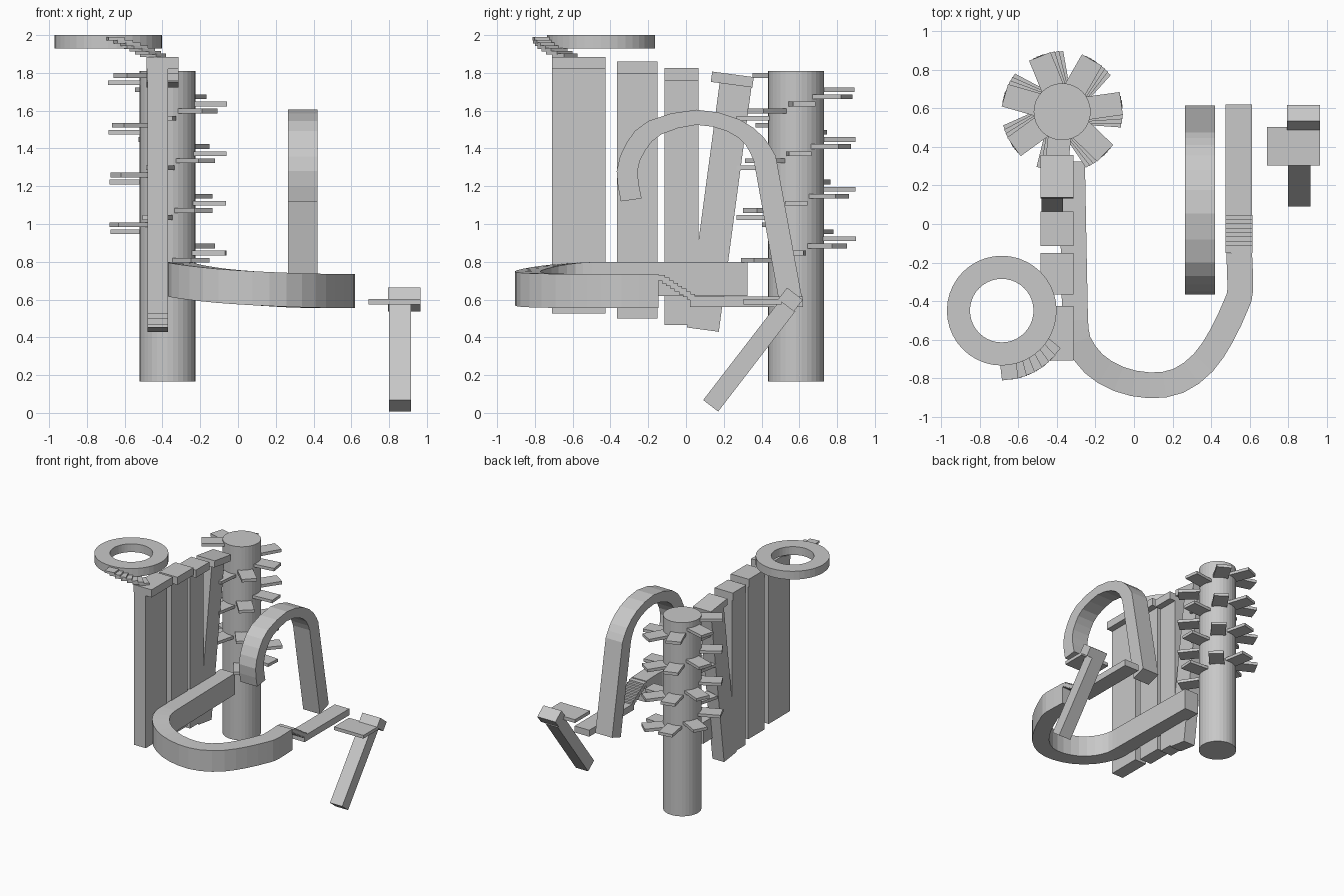
import bpy, bmesh, math
from math import cos, sin, radians
from mathutils import Matrix, Vector

if "Cube" in bpy.data.objects:
    bpy.data.objects.remove(bpy.data.objects["Cube"])

grey = bpy.data.materials.new("plain grey")
grey.diffuse_color = (0.58, 0.58, 0.58, 1)
grey.use_nodes = True
grey.node_tree.nodes["Principled BSDF"].inputs["Base Color"].default_value = grey.diffuse_color


def finish(name, bm):
    bmesh.ops.recalc_face_normals(bm, faces=bm.faces[:])
    me = bpy.data.meshes.new(name)
    bm.to_mesh(me)
    bm.free()
    me.materials.append(grey)
    ob = bpy.data.objects.new(name, me)
    bpy.context.collection.objects.link(ob)
    return ob


def add_box(bm, centre, size, axis='X', angle=0.0):
    m = (Matrix.Translation(centre) @ Matrix.Rotation(angle, 4, axis)
         @ Matrix.Diagonal((*size, 1)))
    bmesh.ops.create_cube(bm, size=1, matrix=m)


def box(name, centre, size, axis='X', angle=0.0):
    bm = bmesh.new()
    add_box(bm, centre, size, axis, angle)
    return finish(name, bm)


def span(name, x, y, z):
    c = [(a + b) / 2 for a, b in (x, y, z)]
    return box(name, c, [b - a for a, b in (x, y, z)])


def tube(name, sections, closed=False):
    """Join a row of four-cornered sections into a solid strip."""
    bm = bmesh.new()
    rings = [[bm.verts.new(p) for p in s] for s in sections]
    n = len(rings)
    for i in range(n if closed else n - 1):
        a, b = rings[i], rings[(i + 1) % n]
        for k in range(4):
            bm.faces.new((a[k], a[(k + 1) % 4], b[(k + 1) % 4], b[k]))
    if not closed:
        bm.faces.new(rings[0])
        bm.faces.new(rings[-1])
    return finish(name, bm)


def smooth_path(pts, steps=3):
    """Catmull-Rom points through a path."""
    p = [Vector(q) for q in pts]
    p = [2 * p[0] - p[1]] + p + [2 * p[-1] - p[-2]]
    out = []
    for i in range(1, len(p) - 2):
        a, b, c, d = p[i - 1:i + 3]
        for s in range(steps):
            t = s / steps
            out.append(0.5 * (2 * b + (c - a) * t + (2 * a - 5 * b + 4 * c - d) * t * t
                              + (3 * b - a - 3 * c + d) * t ** 3))
    return out + [p[-2]]


# round column
CX, CY = -0.373, 0.583
bm = bmesh.new()
bmesh.ops.create_cone(bm, cap_ends=True, segments=32, radius1=0.148, radius2=0.148,
                      depth=1.645, matrix=Matrix.Translation((CX, CY, 0.9875)))
finish("column", bm)

# spiral of pegs round the column
bm = bmesh.new()
for i in range(-15, 12):
    a = radians(4 + 52 * i)
    r = 0.2
    add_box(bm, (CX + r * cos(a), CY + r * sin(a), 1.3725 + 0.0376 * i),
            (0.22, 0.12, 0.025), 'Z', a)
finish("column_pegs", bm)

# three upright planks with caps
for n, (y0, y1, z0, z1) in enumerate([(-0.71, -0.425, 0.525, 1.885),
                                      (-0.365, -0.15, 0.5, 1.86),
                                      (-0.115, 0.065, 0.465, 1.825)]):
    span(f"plank_{n + 1}", (-0.48, -0.37), (y0, y1), (z0, z1 - 0.06))
    span(f"plank_cap_{n + 1}", (-0.485, -0.315), (y0, y1), (z1 - 0.065, z1))

# tilted fourth plank
T = radians(-7.6)
box("plank_4", (-0.425, 0.176, 1.09), (0.11, 0.17, 1.31), 'X', T)
box("plank_cap_4", (-0.4, 0.245, 1.765), (0.17, 0.222, 0.055), 'X', T)

# flat ring
RX, RY = -0.687, -0.45
secs = []
for i in range(40):
    a = 2 * math.pi * i / 40
    secs.append([(RX + r * cos(a), RY + r * sin(a), z) for r, z in
                 ((0.285, 1.93), (0.285, 2.0), (0.165, 2.0), (0.165, 1.93))])
tube("ring", secs, closed=True)

# curved steps from the ring down to the first plank
bm = bmesh.new()
for i in range(7):
    a = radians(-83 + 7.3 * i)
    add_box(bm, (RX + 0.305 * cos(a), RY + 0.305 * sin(a), 1.98 - 0.0145 * i),
            (0.11, 0.085, 0.018), 'Z', a)
finish("ring_steps", bm)

# U-shaped track, sinking slightly towards its right end
straight = [(-0.322, 0.325, 0.708), (-0.314, -0.1, 0.708)]
curve = smooth_path([(-0.306, -0.5, 0.708), (-0.29, -0.61, 0.702), (-0.21, -0.725, 0.688),
                     (-0.08, -0.805, 0.672), (0.08, -0.838, 0.66), (0.23, -0.815, 0.652),
                     (0.36, -0.72, 0.647), (0.455, -0.58, 0.646), (0.53, -0.42, 0.646),
                     (0.552, -0.34, 0.646), (0.546, -0.15, 0.646)], 2)
path = [Vector(p) for p in straight] + curve
secs = []
for i, p in enumerate(path):
    d = path[min(i + 1, len(path) - 1)] - path[max(i - 1, 0)]
    side = Vector((d.y, -d.x, 0)).normalized() * 0.067
    up = Vector((0, 0, 0.09))
    secs.append([p - side - up, p - side + up, p + side + up, p + side - up])
tube("curved_track", secs)

# short stair and landing after the track
bm = bmesh.new()
for i in range(8):
    add_box(bm, (0.545, -0.13 + 0.0225 * i, 0.715 - 0.0145 * i), (0.14, 0.04, 0.03))
finish("track_steps", bm)
span("landing", (0.475, 0.612), (0.02, 0.62), (0.56, 0.615))

# arch, a strip with outer and inner edges in the side view
outer = [(-0.345, 1.12), (-0.367, 1.28), (-0.315, 1.43), (-0.2, 1.545), (0.055, 1.605),
         (0.28, 1.555), (0.41, 1.46), (0.475, 1.36)]
inner = [(-0.235, 1.135), (-0.257, 1.28), (-0.215, 1.39), (-0.13, 1.475), (0.055, 1.525),
         (0.22, 1.49), (0.315, 1.42), (0.36, 1.33)]
o = smooth_path([(0, *p) for p in outer], 2) + [Vector((0, 0.615, 0.605))]
n = smooth_path([(0, *p) for p in inner], 2) + [Vector((0, 0.497, 0.565))]
tube("arch", [[(0.265, a.y, a.z), (0.422, a.y, a.z), (0.422, b.y, b.z), (0.265, b.y, b.z)]
              for a, b in zip(o, n)])

# leaning plank with cap and small shelf
L = radians(-37.6)
box("leaning_plank", (0.858, 0.335, 0.303), (0.115, 0.1, 0.67), 'X', L)
box("leaning_cap", (0.88, 0.553, 0.6), (0.17, 0.105, 0.078), 'X', L)
span("shelf", (0.69, 0.965), (0.305, 0.505), (0.575, 0.603))
